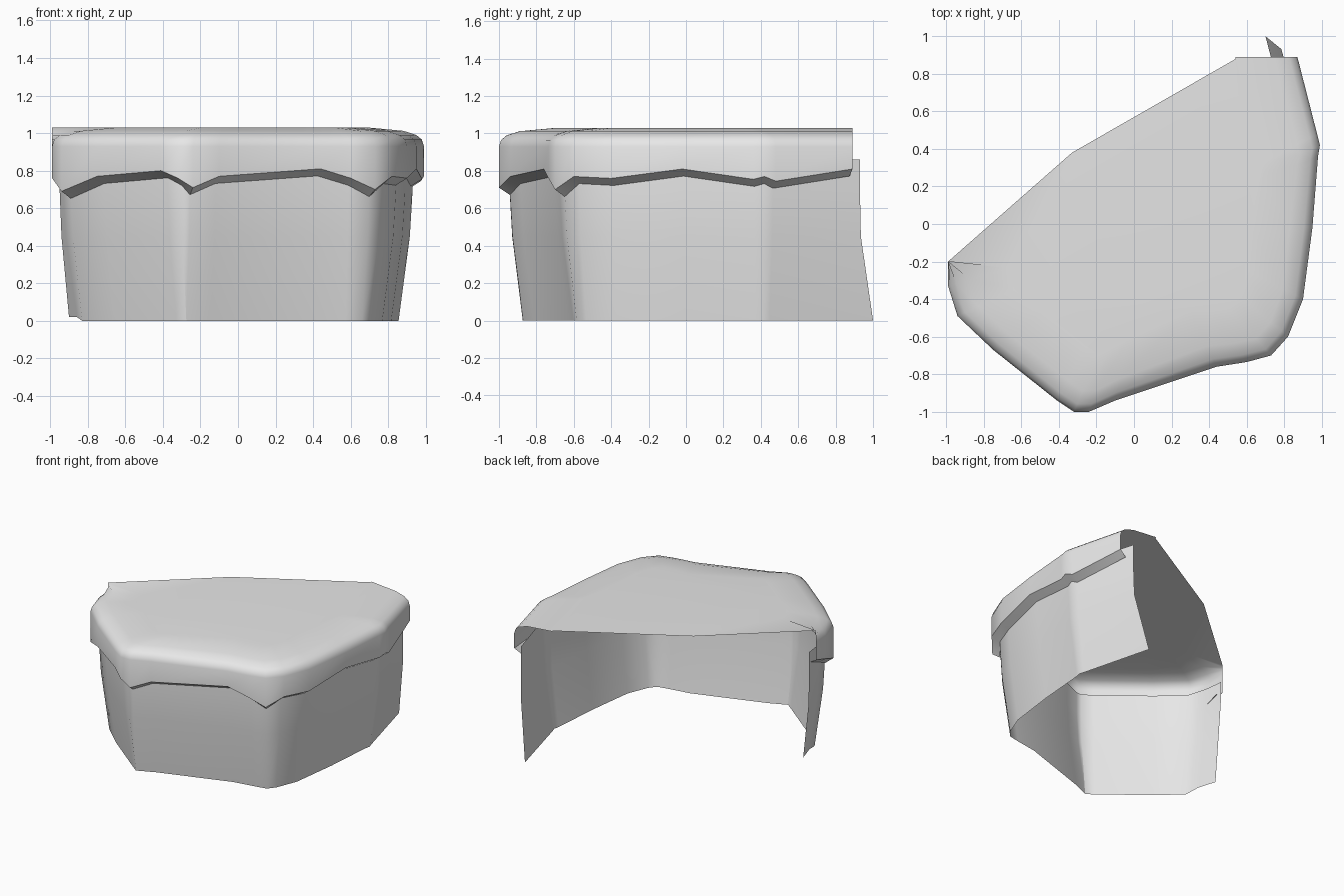
import bpy, bmesh, math
from mathutils import Vector

cube = bpy.data.objects.get("Cube")
if cube:
    bpy.data.objects.remove(cube, do_unlink=True)

stone = bpy.data.materials.new("grey_stone")
stone.use_nodes = True
stone.diffuse_color = (0.8, 0.8, 0.8, 1)
stone.node_tree.nodes["Principled BSDF"].inputs["Base Color"].default_value = (0.8, 0.8, 0.8, 1)

# Rim of the cap from the left end round the front to the right end: x, y, lip height
RIM = [(-.99, -.20, .80), (-.99, -.33, .76), (-.94, -.49, .69), (-.75, -.67, .77),
       (-.41, -.94, .80), (-.32, -1.0, .76), (-.24, -1.0, .71), (-.10, -.94, .77),
       (.44, -.76, .81), (.60, -.735, .76), (.73, -.70, .70), (.82, -.60, .77),
       (.90, -.40, .76), (.95, -.02, .81), (.98, .36, .755), (.99, .42, .77),
       (.975, .48, .745), (.87, .89, .81)]
path = [Vector((x, y)) for x, y, _ in RIM]
lip = [z for _, _, z in RIM]
last = len(path) - 1


def inset(d):
    """Move the rim inward along its own normals."""
    out = []
    for i, p in enumerate(path):
        t = (path[min(i + 1, last)] - path[max(i - 1, 0)]).normalized()
        out.append(p + Vector((-t.y, t.x)) * d)
    return out


def shrink(d):
    """Draw the rim toward the middle, with both ends kept on the cut back edge."""
    out = [p + (Vector((.1, 0)) - p).normalized() * d for p in path]
    out[0] = path[0].copy()
    out[last] = path[last] - Vector((d, 0))
    return out


def ring(points, heights):
    if not isinstance(heights, list):
        heights = [heights] * len(points)
    return [Vector((p.x, p.y, z)) for p, z in zip(points, heights)]


def shell(name, rings, back=None, angle=50):
    """Skin open rings from bottom to top; close the top along the back if given."""
    bm = bmesh.new()
    rows = [[bm.verts.new(v) for v in r] for r in rings]
    for low, high in zip(rows, rows[1:]):
        for i in range(last):
            bm.faces.new((low[i], low[i + 1], high[i + 1], high[i]))
    if back:
        bm.faces.new(rows[-1] + [bm.verts.new(v) for v in back])
    bmesh.ops.remove_doubles(bm, verts=bm.verts, dist=.0005)
    mesh = bpy.data.meshes.new(name)
    bm.to_mesh(mesh)
    bm.free()
    mesh.materials.append(stone)
    obj = bpy.data.objects.new(name, mesh)
    bpy.context.collection.objects.link(obj)
    bpy.ops.object.select_all(action='DESELECT')
    obj.select_set(True)
    bpy.context.view_layer.objects.active = obj
    bpy.ops.object.shade_smooth_by_angle(angle=math.radians(angle))
    return obj


# Overhanging cap: sloping lip, upright side, rounded shoulder, flat top
TOP = 1.03
cap = [ring(inset(.06), [z - .038 for z in lip]), ring(path, lip), ring(path, .93)]
for d, z in ((.012, .965), (.045, .99), (.12, 1.012), (.33, TOP)):
    level = ring(shrink(d), z)
    level[0].z = .93 + (TOP - .93) * (z - .93) / (TOP - .93)
    cap.append(level)
shell("cliff_cap", cap, [Vector((.56, .89, TOP)), Vector((-.33, .38, TOP))])

# Wall: open at the back, tapering toward the ground and flaring at the right end
wall = []
for d, z, left, right in ((.135, 0, (-.90, -.17), (.70, 1.0)),
                          (.075, .45, (-.94, -.18), (.78, .935)),
                          (.06, .70, (-.95, -.17), (.785, .93)),
                          (.06, .86, (-.95, -.17), (.785, .93))):
    pts = inset(d)
    pts[0], pts[last] = Vector(left), Vector(right)
    level = ring(pts, z)
    if z == 0:
        level[0].z = level[1].z = .02
    wall.append(level)
shell("cliff_wall", wall)
